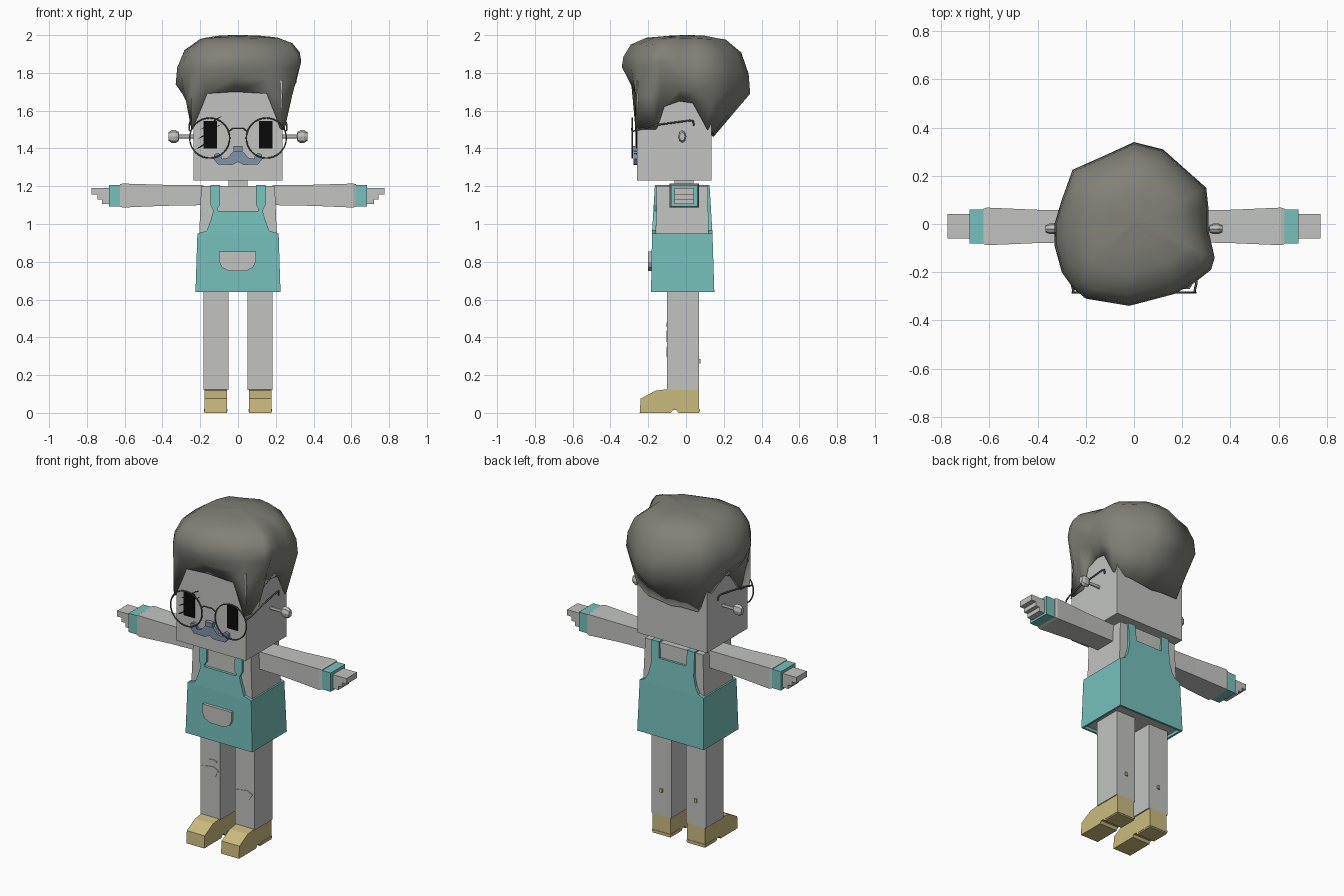
import bpy, bmesh, math, random
from mathutils import Vector

random.seed(4)
if "Cube" in bpy.data.objects:
    bpy.data.objects.remove(bpy.data.objects["Cube"])


def material(name, r, g, b):
    m = bpy.data.materials.new(name)
    m.use_nodes = True
    m.diffuse_color = (r, g, b, 1)
    m.node_tree.nodes["Principled BSDF"].inputs["Base Color"].default_value = (r, g, b, 1)
    return m


GREY = material("light_grey", .54, .55, .53)
HAIR = material("dark_hair_grey", .22, .22, .19)
TEAL = material("teal", .18, .53, .5)
TAN = material("tan_leather", .6, .5, .21)
BLUE = material("slate_blue", .22, .29, .39)
BLACK = material("black", .003, .003, .003)
FRAME = material("frame_grey", .12, .12, .12)


def finish(name, bm, mat, smooth=False):
    bmesh.ops.recalc_face_normals(bm, faces=bm.faces)
    me = bpy.data.meshes.new(name)
    bm.to_mesh(me)
    bm.free()
    me.materials.append(mat)
    for p in me.polygons:
        p.use_smooth = smooth
    ob = bpy.data.objects.new(name, me)
    bpy.context.collection.objects.link(ob)
    return ob


def loft(name, rings, mat, ends=(True, True), smooth=False):
    """Skin a stack of closed rings of points."""
    bm = bmesh.new()
    loops = [[bm.verts.new(p) for p in ring] for ring in rings]
    n = len(loops[0])
    for lo, hi in zip(loops, loops[1:]):
        for i in range(n):
            j = (i + 1) % n
            bm.faces.new((lo[i], lo[j], hi[j], hi[i]))
    for loop, closed in zip((loops[0], loops[-1]), ends):
        if closed:
            bm.faces.new(loop)
    return finish(name, bm, mat, smooth)


def rect(z, x, y0, y1):
    return [(-x, y0, z), (x, y0, z), (x, y1, z), (-x, y1, z)]


def prism(name, pts, a, b, mat, axis="y", side=1, lean=0):
    """Extrude a profile between a and b; lean tilts it in y with height."""
    def place(p, d):
        if axis == "x":
            return (side * d, p[0], p[1])
        return (side * p[0], d + lean * (p[1] - .95), p[1])
    return loft(name, [[place(p, d) for p in pts] for d in (a, b)], mat)


def box(name, x0, x1, y0, y1, z0, z1, mat, side=1):
    return prism(name, [(x0, z0), (x1, z0), (x1, z1), (x0, z1)], y0, y1, mat, side=side)


def mirrored(half):
    return half + [(-x, z) for x, z in reversed(half) if x > 0]


def wire(name, pts, radius, mat, cyclic=False):
    cu = bpy.data.curves.new(name, "CURVE")
    cu.dimensions = "3D"
    cu.bevel_depth, cu.bevel_resolution = radius, 1
    sp = cu.splines.new("POLY")
    sp.points.add(len(pts) - 1)
    for point, p in zip(sp.points, pts):
        point.co = (*p, 1)
    sp.use_cyclic_u = cyclic
    cu.materials.append(mat)
    ob = bpy.data.objects.new(name, cu)
    bpy.context.collection.objects.link(ob)


# Body and head
loft("torso", [rect(.655, .21, -.17, .135), rect(.95, .205, -.157, .12),
               rect(1.2, .195, -.155, .115)], GREY)
box("neck", -.05, .05, -.06, .04, 1.19, 1.25, GREY)
box("head", -.235, .235, -.26, .135, 1.23, 1.76, GREY)
prism("neckline", mirrored([(.075, 1.2), (.06, 1.17), (.03, 1.155)]), -.159, -.15, GREY)

# Apron dress: open skirt, bibs and straps
loft("skirt", [rect(.95, .215, -.18, .14), rect(.64, .225, -.185, .15),
               rect(.64, .213, -.173, .138), rect(.7, .211, -.171, .136)],
     TEAL, (True, False))
front = [(.105, 1.07), (.11, 1.08), (.095, 1.1), (.095, 1.2), (.145, 1.2), (.145, 1.1),
         (.13, 1.07), (.145, 1.02), (.165, .965), (.212, .95)]
back = [(.09, 1.11), (.095, 1.2), (.145, 1.2), (.145, 1.06), (.16, 1.0), (.18, .965), (.212, .95)]
prism("front_bib", mirrored(front), -.18, -.16, TEAL, lean=.06)
prism("back_bib", mirrored(back), .118, .14, TEAL, lean=-.06)
prism("pocket", [(-.1, .855), (-.1, .8), (-.085, .77), (-.05, .752), (.045, .752),
                 (.08, .77), (.095, .8), (.095, .855)], -.2, -.18, GREY)

# Limbs, cuffs, shoes, ears and glasses, once per side
shoe = [(.07, 0), (.07, .125), (-.1, .125), (-.16, .118), (-.24, .075), (-.245, 0),
        (-.08, 0), (-.07, .015), (-.05, .015), (-.04, 0)]
hand = [(.67, 1.105), (.72, 1.105), (.72, 1.13), (.745, 1.13), (.745, 1.155),
        (.775, 1.155), (.775, 1.19), (.67, 1.19)]
for side, label in ((1, "left"), (-1, "right")):
    box(label + "_strap", .095, .145, -.165, .125, 1.195, 1.207, TEAL, side)
    arm = []
    for x, g in ((.18, 0), (.4, .004), (.61, .013), (.625, .008)):
        y0, y1, z0, z1 = -.075 - g, .055 + g, 1.1 - g, 1.205 + g * .7
        arm.append([(side * x, y, z) for y, z in ((y0, z0), (y1, z0), (y1, z1), (y0, z1))])
    loft(label + "_sleeve", arm, GREY)
    box(label + "_cuff", .62, .683, -.08, .06, 1.092, 1.207, TEAL, side)
    prism(label + "_hand", hand, -.06, .042, GREY, side=side)
    box(label + "_leg", .05, .183, -.1, .07, .12, .67, GREY, side)
    prism(label + "_shoe", shoe, .057, .178, TAN, "x", side)
    prism(label + "_shoe_sole", [(.073, .008), (.073, .02), (-.03, .02), (-.03, .008)],
          .055, .18, TAN, "x", side)
    box(label + "_calf_stud", .108, .124, .07, .077, .262, .284, TAN, side)

    # Ear bolt
    rings = []
    for x, r in ((.22, .011), (.312, .011), (.314, .024), (.33, .034), (.35, .034), (.368, .022)):
        rings.append([(side * x, -.02 + .65 * r * math.cos(a), 1.463 + r * math.sin(a))
                      for a in (k * math.pi / 4 for k in range(8))])
    loft(label + "_ear_bolt", rings, GREY)

    # Eye, lens rim and temple
    box(label + "_eye", .11, .183, -.265, -.258, 1.4, 1.545, BLACK, side)
    rim = [(side * .15 + .106 * math.cos(a), -.285, 1.455 + .106 * math.sin(a))
           for a in (k * math.tau / 32 for k in range(32))]
    wire(label + "_lens_rim", rim, .004, FRAME, True)
    temple = [(.25, -.285, 1.49), (.258, -.25, 1.5), (.258, -.15, 1.525), (.25, .02, 1.548),
              (.248, .038, 1.545), (.246, .042, 1.52)]
    wire(label + "_temple", [(side * x, y, z) for x, y, z in temple], .005, FRAME)
wire("glasses_bridge", [(-.048, -.285, 1.49), (-.03, -.288, 1.505), (.03, -.288, 1.505),
                        (.048, -.285, 1.49)], .004, FRAME)

# Slashes across the right eye
for x, z, w in ((-.2, 1.5, .12), (-.215, 1.45, .14), (-.225, 1.395, .12)):
    prism("eye_slash", [(x, z), (x + .03, z + .012), (x + w, z + .62 * w),
                        (x + w - .03, z + .5 * w)], -.268, -.26, BLACK)

# Moustache and nose
prism("moustache", mirrored([(0, 1.39), (.025, 1.385), (.055, 1.35), (.085, 1.345), (.09, 1.365),
                             (.105, 1.376), (.125, 1.37), (.13, 1.345), (.105, 1.315),
                             (.03, 1.313), (0, 1.328)]), -.278, -.258, BLUE)
box("nose", -.023, .023, -.286, -.258, 1.385, 1.412, BLUE)

# Torn knee patches
for x0, x1, z0, z1 in ((-.172, -.06, .375, .435), (-.13, -.07, .455, .478), (.055, .17, .295, .35)):
    w, h = x1 - x0, z1 - z0
    prism("knee_patch", [(x0, z1 - .2 * h), (x0 + .2 * w, z0), (x1 - .2 * w, z0), (x1, z1 - .3 * h),
                         (x1 - .3 * w, z1), (x0 + .3 * w, z1 - .1 * h)], -.104, -.098, GREY)

# Hair: widest outline x, y, its height, and the hairline height below it
outline = [(.31, -.03, 1.76, 1.65), (.31, .06, 1.75, 1.64), (.3, .15, 1.75, 1.5),
           (.21, .23, 1.72, 1.48), (.12, .31, 1.7, 1.47), (0, .34, 1.69, 1.46),
           (-.12, .285, 1.72, 1.47), (-.255, .225, 1.75, 1.47), (-.3, .1, 1.75, 1.6),
           (-.33, 0, 1.74, 1.65), (-.33, -.09, 1.74, 1.62), (-.3, -.2, 1.78, 1.5),
           (-.25, -.27, 1.82, 1.5), (-.2, -.31, 1.83, 1.69), (-.02, -.34, 1.83, 1.7),
           (.17, -.29, 1.83, 1.69), (.22, -.26, 1.83, 1.5), (.32, -.19, 1.83, 1.5),
           (.335, -.14, 1.86, 1.62)]
hairline, widest = [], []
for x, y, z, low in outline:
    d = Vector((x, y + .06))
    reach = .135 + .06 if d.y > 0 else .2
    s = 1.05 * min(.235 / max(abs(d.x), .001), reach / max(abs(d.y), .001))
    hairline.append(Vector((d.x * s, d.y * s - .06, low)))
    widest.append(Vector((x, y, z)))
rings = [[Vector((p.x * .9, p.y * .9, p.z + .015)) for p in hairline], hairline]
rings.append([a.lerp(b, .55) for a, b in zip(hairline, widest)])
rings.append(widest)
for shrink, rise in ((.975, .35), (.86, .7), (.62, .93), (.32, .99)):
    rings.append([Vector((p.x * shrink, p.y * shrink, p.z + (2 - p.z) * rise
                          + random.uniform(-.006, .002))) for p in widest])
rings.append([Vector((p.x * .05, p.y * .05, 2)) for p in widest])
loft("hair", rings, HAIR, smooth=True)
